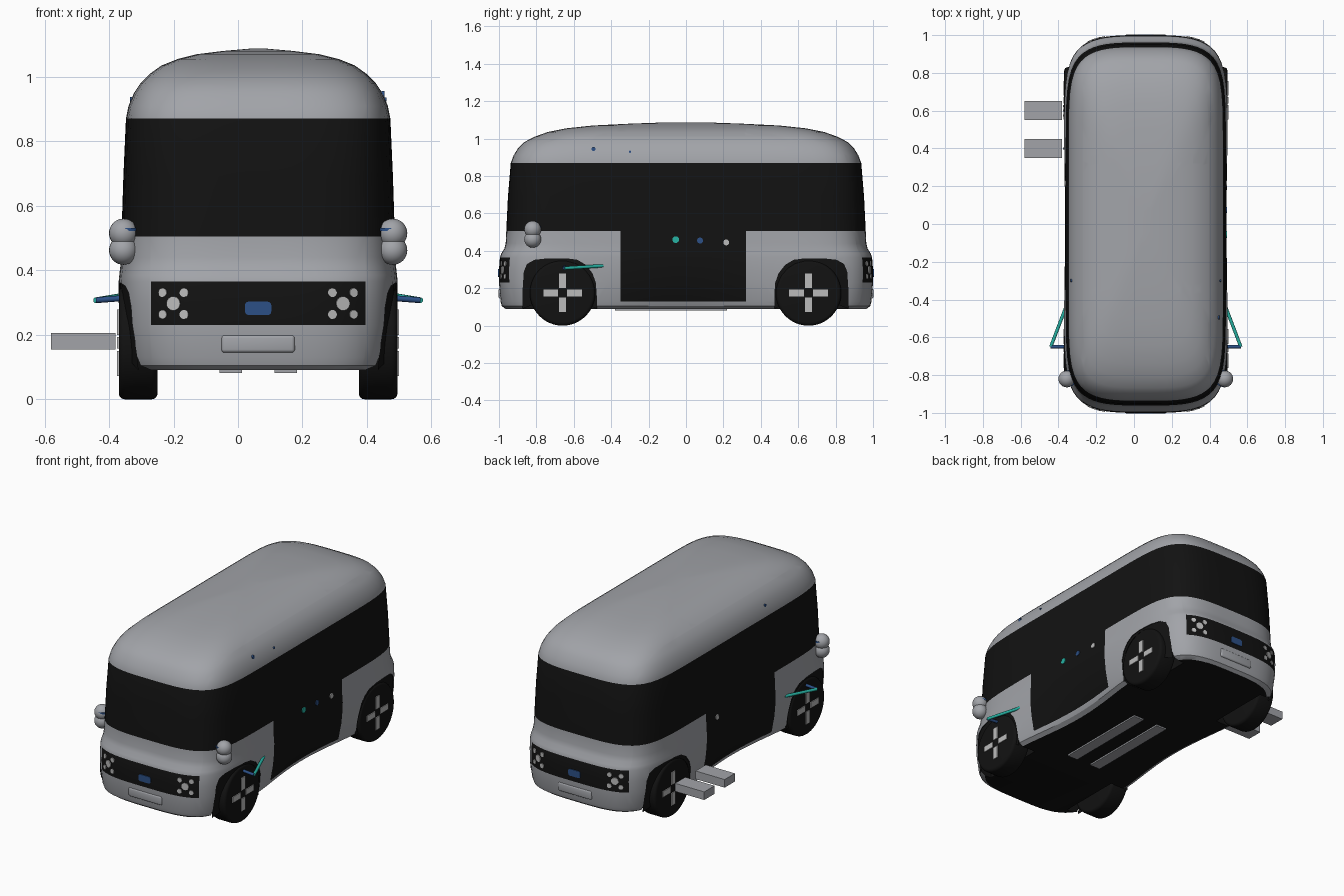
import bpy, bmesh, math
from mathutils import Matrix, Vector

if "Cube" in bpy.data.objects:
    bpy.data.objects.remove(bpy.data.objects["Cube"])

CX = 0.0625          # centre line of the vehicle
P, Q = 3.6, 9.0      # plan outline exponents (bowed ends, straight sides)

def material(name, rgb):
    m = bpy.data.materials.new(name)
    m.diffuse_color = (*rgb, 1)
    m.use_nodes = True
    m.node_tree.nodes["Principled BSDF"].inputs["Base Color"].default_value = m.diffuse_color
    return m

GREY = material("body grey", (0.36, 0.37, 0.395))
BLACK = material("gloss black", (0.006, 0.006, 0.006))
BLUE = material("deep blue", (0.025, 0.08, 0.24))
TEAL = material("teal", (0.02, 0.45, 0.37))
LIGHT = material("light grey", (0.5, 0.5, 0.5))

# body profile: height, half width, half length
PROFILE = [(.09, .385, .965), (.105, .41, .985), (.13, .418, .992), (.23, .43, 1), (.30, .433, 1),
           (.365, .433, .995), (.385, .431, .988), (.41, .428, .972), (.44, .426, .964), (.505, .424, .961),
           (.69, .418, .952), (.87, .41, .937), (.91, .402, .922), (.95, .385, .897), (.98, .365, .868),
           (1.01, .335, .81), (1.035, .30, .74), (1.055, .25, .64), (1.07, .19, .5), (1.08, .11, .3),
           (1.087, .03, .1)]

def size_at(z):
    for (z0, a0, b0), (z1, a1, b1) in zip(PROFILE, PROFILE[1:]):
        if z <= z1:
            t = max(0, (z - z0) / (z1 - z0))
            return a0 + t * (a1 - a0), b0 + t * (b1 - b0)
    return PROFILE[-1][1:]

def pinch(y, z):     # narrow waist between the wheels
    if z >= .5 or abs(y) >= .55:
        return 1
    return 1 - .12 * ((.5 - z) / .41) ** 2 * (1 - (y / .55) ** 2) ** 2

def side_x(y, z):
    a, b = size_at(z)
    return a * max(0, 1 - abs(y / b) ** Q) ** (1 / P) * pinch(y, z)

def end_y(x, z):
    a, b = size_at(z)
    return b * max(0, 1 - abs(x / a) ** P) ** (1 / Q)

def finish(name, bm, mats, angle=35):
    bmesh.ops.recalc_face_normals(bm, faces=bm.faces)
    me = bpy.data.meshes.new(name)
    bm.to_mesh(me)
    bm.free()
    ob = bpy.data.objects.new(name, me)
    bpy.context.collection.objects.link(ob)
    for m in mats:
        me.materials.append(m)
    if angle:
        smooth(ob, angle)
    return ob

def smooth(ob, angle):
    bpy.ops.object.select_all(action='DESELECT')
    ob.select_set(True)
    bpy.context.view_layer.objects.active = ob
    bpy.ops.object.shade_smooth_by_angle(angle=math.radians(angle))

def add_box(bm, c, s, rot=Matrix()):
    bmesh.ops.create_cube(bm, size=1, matrix=Matrix.Translation(c) @ rot @ Matrix.Diagonal((*s, 1)))

def add_disc(bm, c, r, depth, axis, seg=24):
    rot = Vector((0, 0, 1)).rotation_difference(Vector(axis)).to_matrix().to_4x4()
    bmesh.ops.create_cone(bm, cap_ends=True, segments=seg, radius1=r, radius2=r, depth=depth,
                          matrix=Matrix.Translation(c) @ rot)

def bevel_all(bm, w, seg=3):
    bmesh.ops.bevel(bm, geom=bm.edges[:], offset=w, segments=seg, affect='EDGES', profile=.5)

# unit plan outline, spread evenly round a square
N = 24
square = []
for k in range(4):
    for i in range(N):
        u, v = 1, -1 + 2 * i / N
        for _ in range(k):
            u, v = -v, u
        square.append((u, v))
outline = []
for u, v in square:
    lo, hi = 0, 1
    for _ in range(40):
        s = (lo + hi) / 2
        if abs(s * u) ** P + abs(s * v) ** Q < 1:
            lo = s
        else:
            hi = s
    outline.append((lo * u, lo * v))

# body shell lofted through the profile
bm = bmesh.new()
rings = [[bm.verts.new((CX + u * a * pinch(v * b, z), v * b, z)) for u, v in outline] for z, a, b in PROFILE]
for r0, r1 in zip(rings, rings[1:]):
    for i in range(len(r0)):
        j = (i + 1) % len(r0)
        bm.faces.new((r0[i], r0[j], r1[j], r1[i]))
bm.faces.new(rings[0][::-1])
bm.faces.new(rings[-1])
PANEL = .333
for co, no in [((0, -.35, 0), (0, 1, 0)), ((0, .32, 0), (0, 1, 0)),
               ((CX - PANEL, 0, 0), (1, 0, 0)), ((CX + PANEL, 0, 0), (1, 0, 0))]:
    bmesh.ops.bisect_plane(bm, geom=bm.verts[:] + bm.edges[:] + bm.faces[:], plane_co=co, plane_no=no)
for f in bm.faces:
    c = f.calc_center_median()
    window = .505 < c.z < .87
    door = .13 < c.z < .505 and -.35 < c.y < .32
    panel = .23 < c.z < .365 and abs(c.x - CX) < PANEL and abs(c.y) > .8
    f.material_index = int(window or door or panel or c.z < .091)
body = finish("body_shell", bm, [GREY, BLACK], None)

# wheel arches: cut wells plus flush black trim
ARCH = [(-.215, .09), (-.213, .2), (-.207, .29), (-.19, .33), (-.15, .352), (-.08, .36), (.02, .36),
        (.08, .352), (.125, .325), (.16, .28), (.178, .23), (.183, .16), (.183, .09)]
WHEELS = [(-.66, 1), (.655, -1)]
for wy, flip in WHEELS:
    for sx in (-1, 1):
        pts = [(wy + flip * p, z) for p, z in ARCH]
        bm = bmesh.new()
        base = [(pts[0][0], -.1)] + pts + [(pts[-1][0], -.1)]
        f = bm.faces.new([bm.verts.new((CX + sx * .29, y, z)) for y, z in base])
        ext = bmesh.ops.extrude_face_region(bm, geom=[f])
        bmesh.ops.translate(bm, vec=(sx * .35, 0, 0),
                            verts=[g for g in ext['geom'] if isinstance(g, bmesh.types.BMVert)])
        for f in bm.faces:
            f.material_index = 1
        cutter = finish("arch_cutter", bm, [GREY, BLACK], None)
        cutter.hide_render = True
        mod = body.modifiers.new("arch", 'BOOLEAN')
        mod.operation, mod.solver, mod.object = 'DIFFERENCE', 'EXACT', cutter
        bpy.context.view_layer.objects.active = body
        bpy.ops.object.modifier_apply(modifier=mod.name)
        bpy.data.objects.remove(cutter)

        bm = bmesh.new()
        pairs = []
        for y, z in pts:
            d = Vector((y - wy, z - .175))
            q = d.normalized() * min(.172, d.length - .004)
            inner = (wy + q.x, .175 + q.y)
            pairs.append([bm.verts.new((CX + sx * (side_x(yy, max(zz, .13)) - .004), yy, zz))
                          for yy, zz in ((y, z), inner)])
        for a, b in zip(pairs, pairs[1:]):
            bm.faces.new((a[0], b[0], b[1], a[1]))
        finish("arch_trim", bm, [BLACK])

        # tyre and cross-shaped wheel spokes
        bm = bmesh.new()
        add_disc(bm, (CX + sx * .372, wy, .175), .175, .12, (1, 0, 0), 48)
        rim = [e for e in bm.edges if abs(e.verts[0].co.x - e.verts[1].co.x) < 1e-4]
        bmesh.ops.bevel(bm, geom=rim, offset=.018, segments=4, affect='EDGES', profile=.5)
        finish("wheel", bm, [BLACK])
        bm = bmesh.new()
        for k in range(4):
            rot = Matrix.Rotation(k * math.pi / 2, 4, 'X')
            add_box(bm, Vector((CX + sx * .433, wy, .175)) + rot @ Vector((0, 0, .064)),
                    (.008, .036, .078), rot)
        finish("wheel_spokes", bm, [LIGHT])
smooth(body, 30)

# lamps, centre badge plate and number-plate holder at both ends
for end, sy in (("front", -1), ("rear", 1)):
    bm = bmesh.new()
    for sx in (-1, 1):
        cx = sx * .2625
        spots = [(0, 0, .022)] + [(dx * .033, dz * .034, .014) for dx in (-1, 1) for dz in (-1, 1)]
        for dx, dz, r in spots:
            x, z = cx + dx, .297 + dz
            slope = (end_y(x + .01, z) - end_y(x - .01, z)) / .02
            add_disc(bm, (CX + x, sy * end_y(x, z), z), r, .008, (-slope, sy, 0), 16)
    finish(end + "_lamps", bm, [LIGHT])
    bm = bmesh.new()
    add_box(bm, (CX, sy * .998, .282), (.082, .012, .042))
    bmesh.ops.bevel(bm, geom=[e for e in bm.edges if abs(e.verts[0].co.y - e.verts[1].co.y) > .005],
                    offset=.012, segments=3, affect='EDGES', profile=.5)
    finish(end + "_badge_plate", bm, [BLUE])
    bm = bmesh.new()
    add_box(bm, (CX, sy * .987, .172), (.228, .03, .055))
    bevel_all(bm, .01)
    finish(end + "_number_plate_holder", bm, [GREY])

# mirror pods and side arms
def rod(name, a, b, mat, r=.009):
    a, b = Vector(a), Vector(b)
    bm = bmesh.new()
    add_disc(bm, (a + b) / 2, r, (b - a).length, b - a, 12)
    finish(name, bm, [mat])

for sx in (-1, 1):
    for part, z in (("upper", .515), ("lower", .462)):
        bm = bmesh.new()
        bmesh.ops.create_uvsphere(bm, u_segments=24, v_segments=16, radius=.045,
                                  matrix=Matrix.Translation((CX + sx * .4175, -.82, z)))
        finish("mirror_" + part, bm, [GREY])
    bm = bmesh.new()
    add_disc(bm, (CX + sx * .41, -.818, .526), .044, .009, (0, 0, 1))
    finish("mirror_stripe", bm, [BLUE])
    tip = (CX + sx * .503, -.65, .307)
    rod("side_arm_bar", (CX + sx * .40, -.65, .315), tip, BLUE)
    rod("side_arm_brace", tip, (CX + sx * .425, -.445, .32), TEAL)

# small round markers on the sides
def marker(sx, y, z, r, mat):
    bm = bmesh.new()
    add_disc(bm, (CX + sx * side_x(y, z), y, z), r, .009, (1, 0, 0), 16)
    finish("side_marker", bm, [mat])

for sx, y, z, r, mat in [(1, -.055, .46, .018, TEAL), (1, .075, .455, .016, BLUE), (1, .215, .445, .016, LIGHT),
                         (-1, .215, .445, .016, LIGHT), (1, -.495, .945, .011, BLUE),
                         (1, -.3, .93, .006, BLUE), (-1, -.3, .93, .008, BLUE)]:
    marker(sx, y, z, r, mat)

# left-hand step plates on short stubs
for y in (.4, .6):
    bm = bmesh.new()
    add_box(bm, (-.48, y, .18), (.2, .1, .05))
    finish("step_plate", bm, [GREY])
    for dy in ((0,) if y < .5 else (-.025, 0, .025)):
        rod("step_stub", (-.33, y + dy, .18), (-.375, y + dy, .18), GREY, .005)

# underfloor rails
for sx in (-1, 1):
    bm = bmesh.new()
    add_box(bm, (CX + sx * .085, -.08, .088), (.07, .6, .014))
    finish("floor_rail", bm, [GREY])
